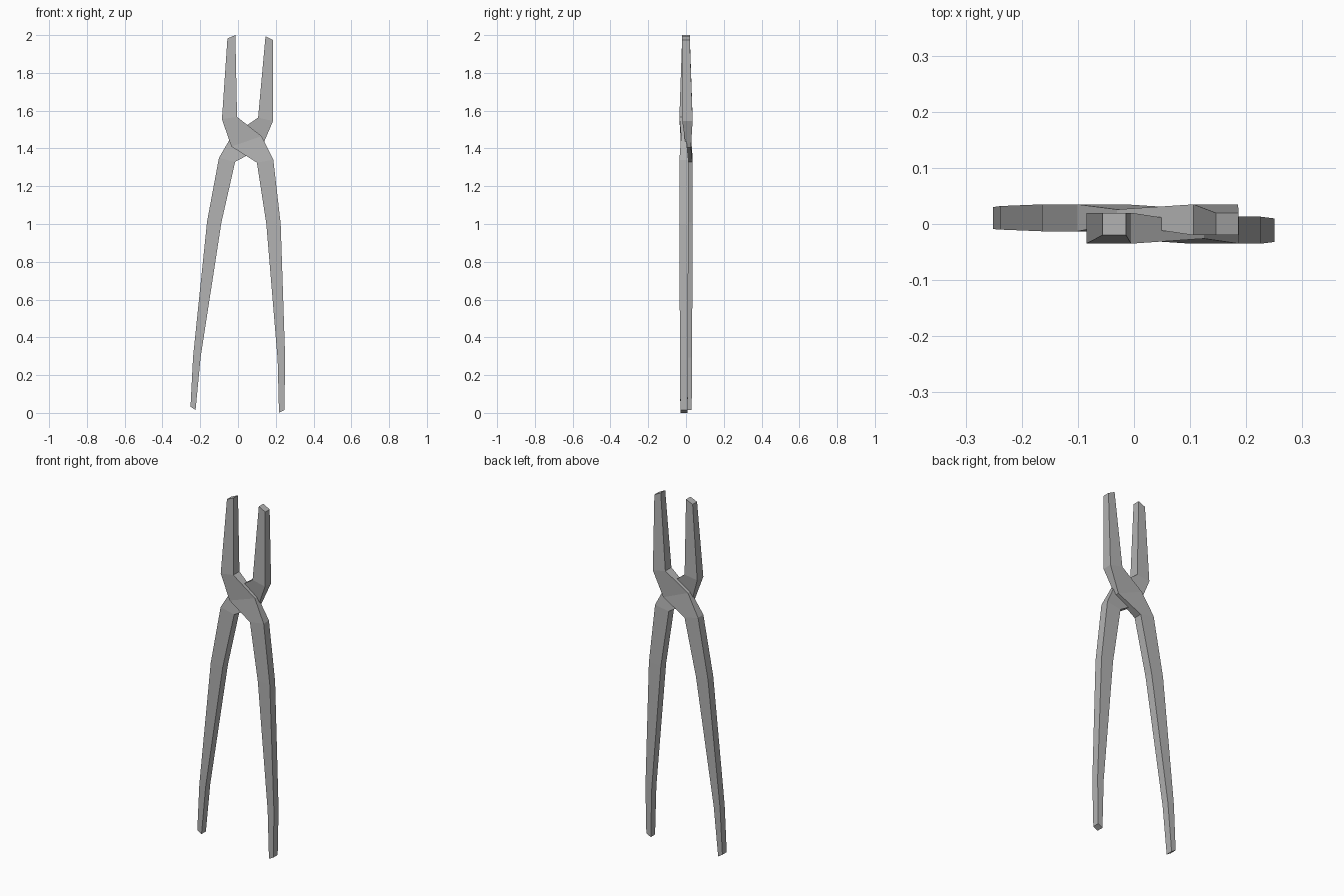
import bpy
import bmesh
from math import cos, sin

cube = bpy.data.objects.get("Cube")
if cube:
    bpy.data.objects.remove(cube, do_unlink=True)

steel = bpy.data.materials.new("dull grey steel")
steel.use_nodes = True
steel.diffuse_color = (0.45, 0.45, 0.45, 1)
steel.node_tree.nodes["Principled BSDF"].inputs["Base Color"].default_value = steel.diffuse_color

# Cross-sections from jaw tip to handle end:
# outer/lower edge (x, z), inner/upper edge (x, z), front y, back y
SECTIONS = [
    ((-0.056, 1.982), (-0.014, 2.0), -0.02, 0.02),      # jaw tip
    ((-0.085, 1.555), (-0.005, 1.567), -0.035, 0.02),   # jaw base
    ((-0.035, 1.41), (0.125, 1.465), -0.026, 0.0),      # thin crossing
    ((0.10, 1.325), (0.187, 1.34), -0.035, 0.013),      # handle shoulder
    ((0.15, 1.0), (0.226, 1.0), -0.035, 0.013),
    ((0.21, 0.28), (0.25, 0.28), -0.032, 0.01),
    ((0.217, 0.0), (0.245, 0.015), -0.03, 0.009),       # handle end
]
PIVOT_X, PIVOT_Z, OPENING = 0.046, 1.43, 0.07


def turned(x, y, z):
    """Half turn about the vertical, then swing open around the pivot."""
    dx, dz = PIVOT_X - x, z - PIVOT_Z
    c, s = cos(OPENING), sin(OPENING)
    return (PIVOT_X + dx * c + dz * s, -y, PIVOT_Z + dz * c - dx * s)


def tong_half(name, place):
    bm = bmesh.new()
    rings = []
    for (x0, z0), (x1, z1), front, back in SECTIONS:
        corners = [(x0, front, z0), (x1, front, z1), (x1, back, z1), (x0, back, z0)]
        rings.append([bm.verts.new(place(*p)) for p in corners])
    for a, b in zip(rings, rings[1:]):
        for i in range(4):
            j = (i + 1) % 4
            bm.faces.new((a[i], a[j], b[j], b[i]))
    bm.faces.new(rings[0])
    bm.faces.new(rings[-1])
    bmesh.ops.recalc_face_normals(bm, faces=bm.faces)
    mesh = bpy.data.meshes.new(name)
    bm.to_mesh(mesh)
    bm.free()
    mesh.materials.append(steel)
    bpy.context.collection.objects.link(bpy.data.objects.new(name, mesh))


# The two identical halves, one in front and one behind
tong_half("front_half", lambda x, y, z: (x, y, z))
tong_half("back_half", turned)
